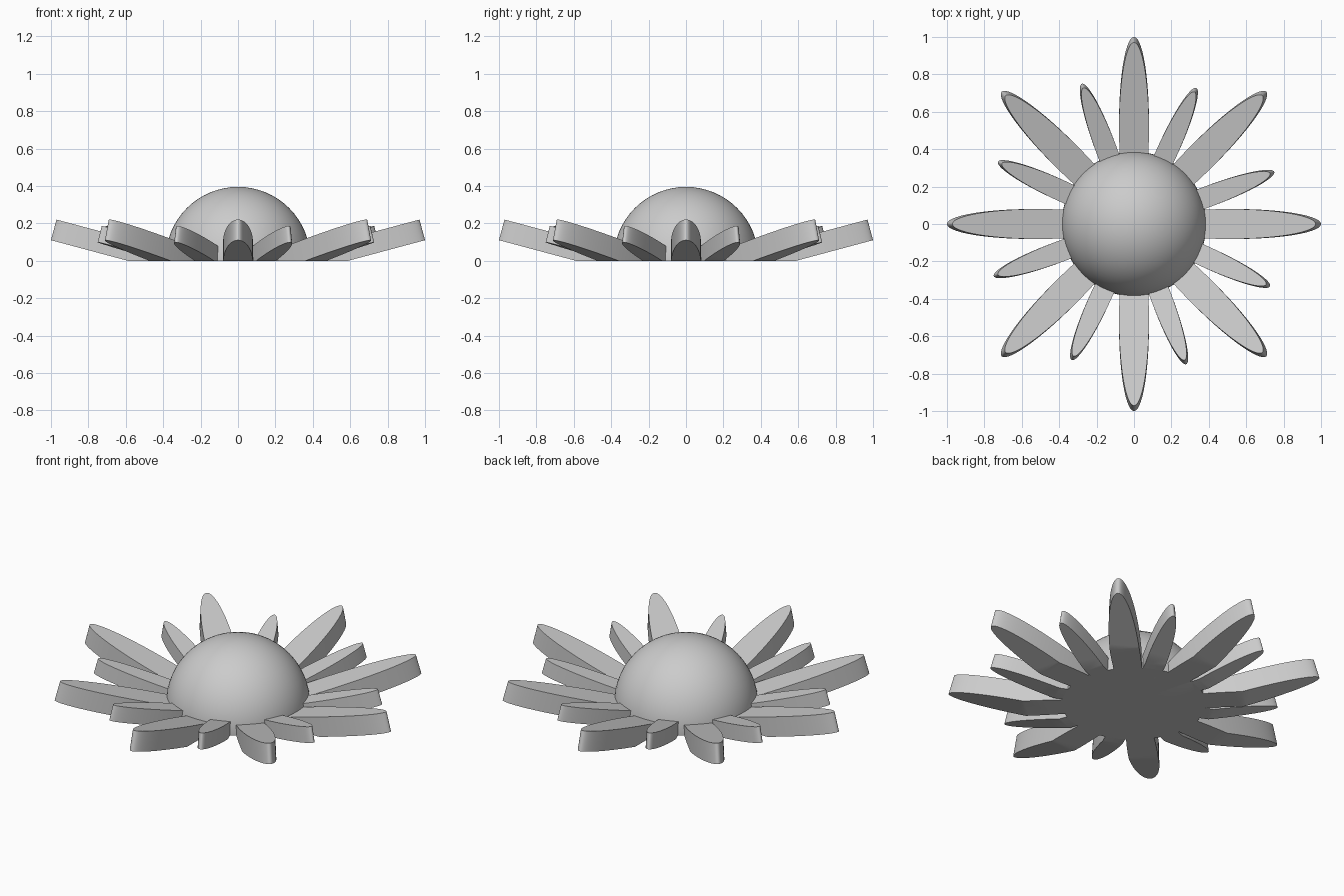
import bpy, bmesh, math
from mathutils import Matrix, Vector

cube = bpy.data.objects.get("Cube")
if cube:
    bpy.data.objects.remove(cube, do_unlink=True)

GREY = (0.6, 0.6, 0.6, 1.0)
grey = bpy.data.materials.new("plain grey")
grey.use_nodes = True
grey.diffuse_color = GREY
grey.node_tree.nodes["Principled BSDF"].inputs["Base Color"].default_value = GREY

TILT = math.radians(15)


def finish(bm, name):
    """Cut the solid flat at ground level, cap it and make the object."""
    geom = bm.verts[:] + bm.edges[:] + bm.faces[:]
    cut = bmesh.ops.bisect_plane(bm, geom=geom, plane_co=(0, 0, 0),
                                 plane_no=(0, 0, 1), clear_inner=True)
    rim = [e for e in cut["geom_cut"] if isinstance(e, bmesh.types.BMEdge)]
    bmesh.ops.holes_fill(bm, edges=rim, sides=0)
    bmesh.ops.recalc_face_normals(bm, faces=bm.faces[:])
    mesh = bpy.data.meshes.new(name)
    bm.to_mesh(mesh)
    bm.free()
    mesh.materials.append(grey)
    obj = bpy.data.objects.new(name, mesh)
    bpy.context.collection.objects.link(obj)
    bpy.ops.object.select_all(action="DESELECT")
    obj.select_set(True)
    bpy.context.view_layer.objects.active = obj
    bpy.ops.object.shade_smooth_by_angle(angle=math.radians(30))
    return obj


def petal(name, angle, reach, tip_z, length, half_width, thick, sides=96):
    """Thick elliptical slab, tilted upward, with its lower tip at reach."""
    bm = bmesh.new()
    a = length / 2
    ring = []
    for i in range(sides):
        t = math.tau * i / sides
        ring.append(bm.verts.new((a * math.cos(t) - a, half_width * math.sin(t), 0)))
    base = bm.faces.new(ring)
    top = bmesh.ops.extrude_face_region(bm, geom=[base], use_keep_orig=True)
    verts = [v for v in top["geom"] if isinstance(v, bmesh.types.BMVert)]
    bmesh.ops.translate(bm, verts=verts, vec=Vector((0, 0, thick)))
    place = (Matrix.Rotation(angle, 4, "Z")
             @ Matrix.Translation((reach, 0, tip_z))
             @ Matrix.Rotation(-TILT, 4, "Y"))
    bmesh.ops.transform(bm, matrix=place, verts=bm.verts[:])
    return finish(bm, name)


# Domed flower centre
bm = bmesh.new()
bmesh.ops.create_uvsphere(bm, u_segments=64, v_segments=32, radius=0.387,
                          matrix=Matrix.Translation((0, 0, 0.008)))
finish(bm, "flower_centre")

# Eight long petals with eight short ones between them
for i in range(8):
    turn = i * math.tau / 8
    petal(f"long_petal_{i + 1}", turn, 1.0, 0.11, 0.95, 0.08, 0.114)
    petal(f"short_petal_{i + 1}", turn + math.radians(20.4),
          0.80, 0.099, 0.73, 0.056, 0.09)
